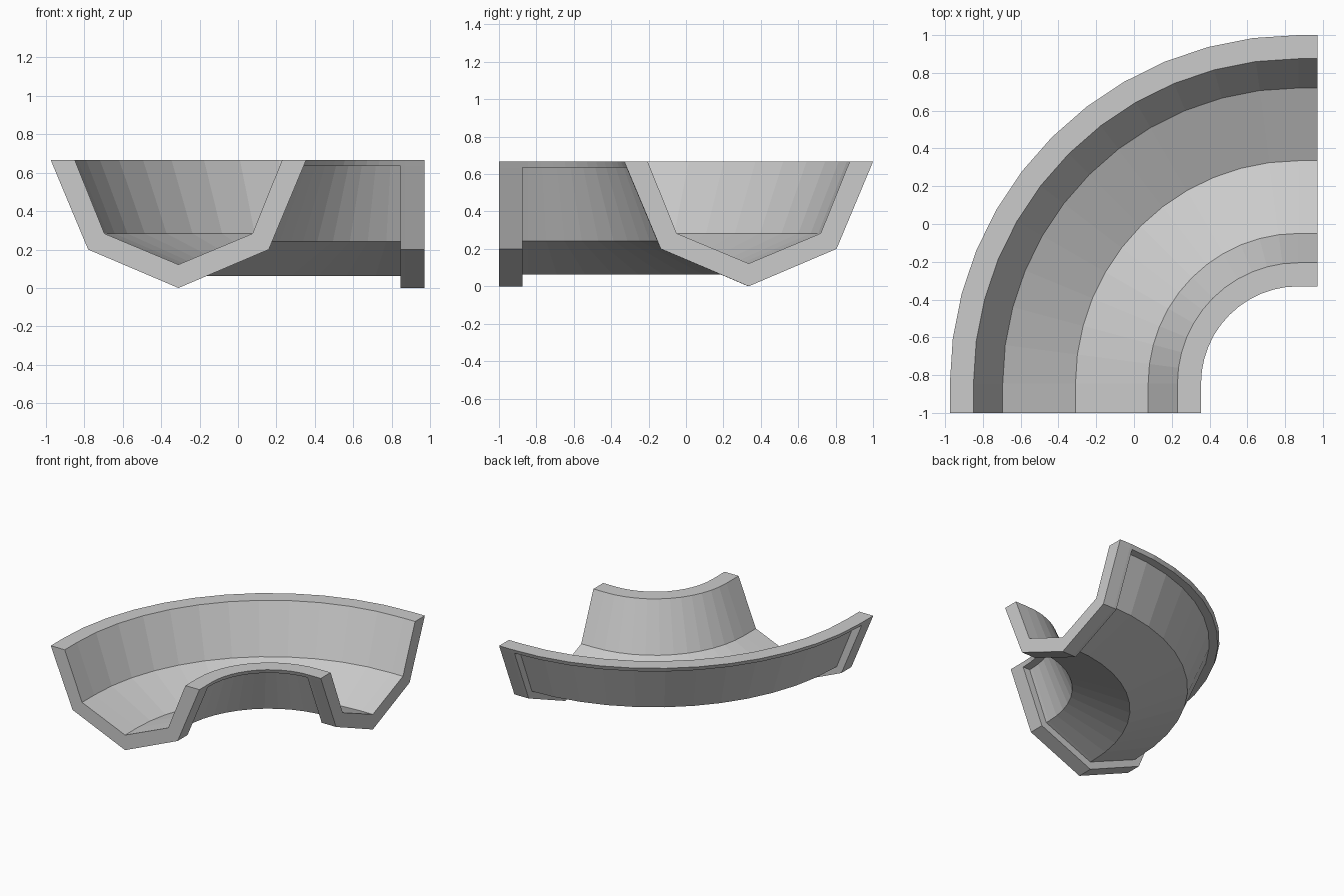
import bpy, bmesh
from math import sin, cos, radians

if "Cube" in bpy.data.objects:
    bpy.data.objects.remove(bpy.data.objects["Cube"])

CX, CY, R = 0.87, -0.845, 1.18      # bend centre and centreline radius
SEGS = 12                           # facets round the quarter bend
FLANGE = 0.127                      # length of the thick end collars
X_END, Y_END = 0.972, -1.0

# Half sections as (offset from centreline, height), rim to keel
INNER = [(0.54, 0.667), (0.385, 0.283), (0, 0.122)]
COLLAR = [(0.665, 0.667), (0.652, 0.635), (0.652, 0.635), (0.47, 0.2), (0, 0)]
RECESS = [(0.665, 0.667), (0.652, 0.635), (0.589, 0.635), (0.428, 0.2415), (0, 0.063)]


def mirrored(half):
    return half + [(-s, z) for s, z in half[-2::-1]]


def section(outer):
    return mirrored(outer) + mirrored(INNER)[::-1]


def arc(angle):
    return lambda r: (CX - r * cos(radians(angle)), CY + r * sin(radians(angle)))


def left_straight(y):
    return lambda r: (CX - r, y)


def right_straight(x):
    return lambda r: (x, CY + r)


def collar_cut(x):
    # plane cut through the last facet of the bend
    def place(r):
        ax, ay = arc(90 - 90 / SEGS)(r)
        bx, by = arc(90)(r)
        t = (x - ax) / (bx - ax)
        return x, ay + (by - ay) * t
    return place


# Stations along the channel, stepping in and out at the collars
thick, thin = section(COLLAR), section(RECESS)
left, right = left_straight(Y_END + FLANGE), collar_cut(X_END - FLANGE)
stations = [(left_straight(Y_END), thick), (left, thick), (left, thin)]
stations += [(arc(90 * i / SEGS), thin) for i in range(SEGS)]
stations += [(right, thin), (right, thick), (arc(90), thick),
             (right_straight(X_END), thick)]

# Skin the stations into one closed curved channel
bm = bmesh.new()
rings = [[bm.verts.new((*place(R + s), z)) for s, z in prof] for place, prof in stations]
n = len(thick)
for a, b in zip(rings, rings[1:]):
    for i in range(n):
        j = (i + 1) % n
        bm.faces.new((a[i], a[j], b[j], b[i]))

# End caps as quads and triangles between outer and inner outlines
no, ni = 2 * len(COLLAR) - 1, 2 * len(INNER) - 1
for ring in (rings[0], rings[-1]):
    o, inn = ring[:no], ring[no:][::-1]
    picks = [0, 3, 4, 5, 8]
    for k in range(ni - 1):
        bm.faces.new(o[picks[k]:picks[k + 1] + 1] + [inn[k + 1], inn[k]])

bmesh.ops.remove_doubles(bm, verts=bm.verts, dist=1e-5)
bmesh.ops.dissolve_degenerate(bm, edges=bm.edges, dist=1e-5)
bmesh.ops.recalc_face_normals(bm, faces=bm.faces)

mesh = bpy.data.meshes.new("curved_channel")
bm.to_mesh(mesh)
bm.free()
bpy.context.collection.objects.link(bpy.data.objects.new("curved_channel", mesh))
